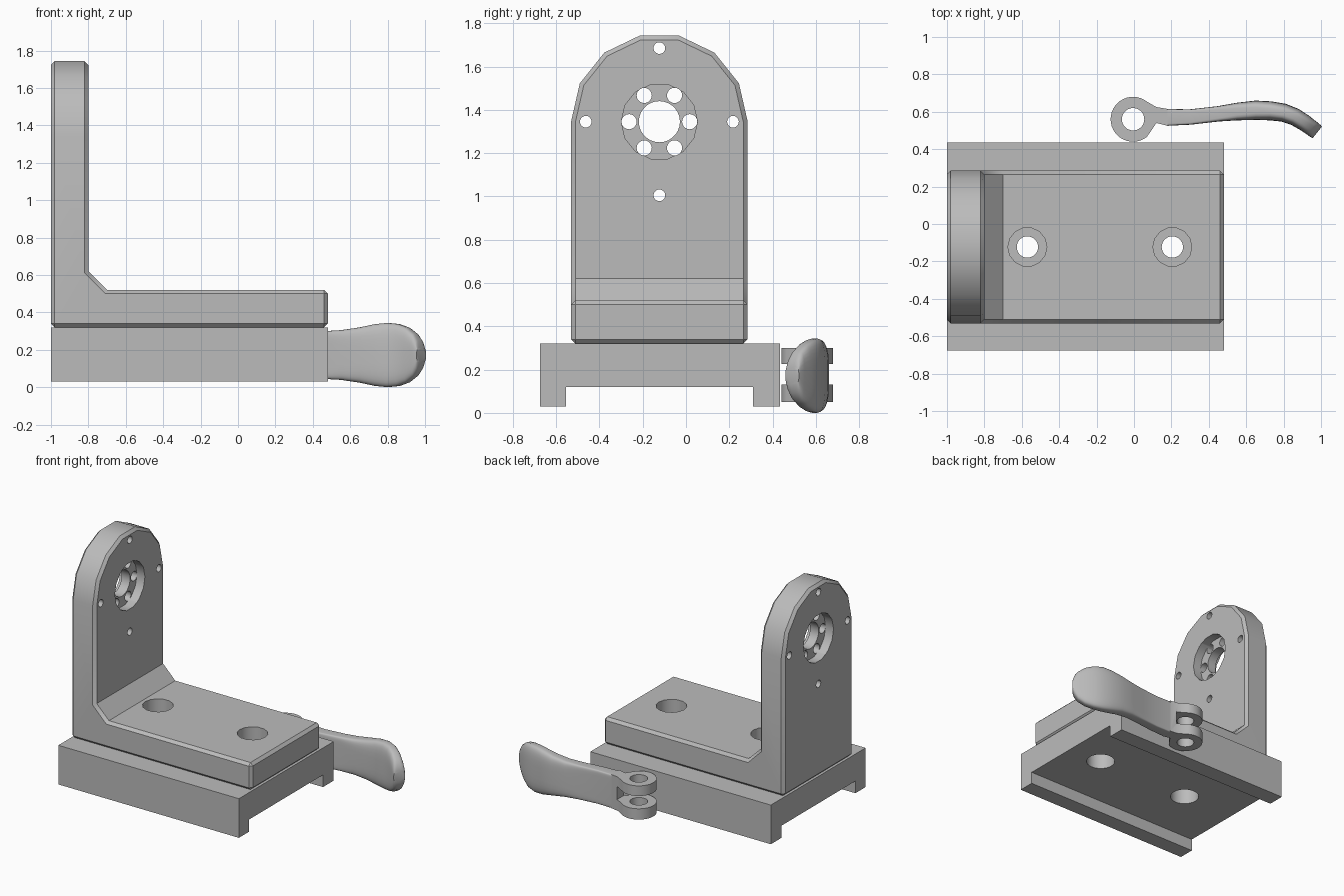
import bpy, bmesh
from math import sin, cos, pi, radians, copysign
from mathutils import Vector

if "Cube" in bpy.data.objects:
    bpy.data.objects.remove(bpy.data.objects["Cube"])

grey = bpy.data.materials.new("plain_grey")
grey.use_nodes = True
colour = (0.5, 0.5, 0.5, 1)
grey.diffuse_color = colour
grey.node_tree.nodes["Principled BSDF"].inputs["Base Color"].default_value = colour


def finish_mesh(name, bm):
    bmesh.ops.recalc_face_normals(bm, faces=bm.faces[:])
    mesh = bpy.data.meshes.new(name)
    bm.to_mesh(mesh)
    bm.free()
    mesh.materials.append(grey)
    obj = bpy.data.objects.new(name, mesh)
    bpy.context.collection.objects.link(obj)
    return obj


def prism(name, outline, axis, lo, hi):
    """Extrude a 2D outline along an axis."""
    place = {"x": lambda a, b, t: (t, a, b),
             "y": lambda a, b, t: (a, t, b),
             "z": lambda a, b, t: (a, b, t)}[axis]
    bm = bmesh.new()
    rings = [[bm.verts.new(place(a, b, t)) for a, b in outline] for t in (lo, hi)]
    bridge(bm, rings)
    return finish_mesh(name, bm)


def bridge(bm, rings):
    """Skin a run of rings and cap both ends."""
    n = len(rings[0])
    for r0, r1 in zip(rings, rings[1:]):
        for i in range(n):
            j = (i + 1) % n
            bm.faces.new((r0[i], r0[j], r1[j], r1[i]))
    bm.faces.new(rings[0])
    bm.faces.new(rings[-1])


def arc(cx, cy, r, start, end, steps):
    angles = [radians(start + (end - start) * i / steps) for i in range(steps + 1)]
    return [(cx + r * cos(a), cy + r * sin(a)) for a in angles]


def circle(cx, cy, r, n=28):
    return arc(cx, cy, r, 0, 360, n)[:-1]


def rect(x0, y0, x1, y1):
    return [(x0, y0), (x1, y0), (x1, y1), (x0, y1)]


def apply(obj, kind, **settings):
    mod = obj.modifiers.new("step", kind)
    for key, value in settings.items():
        setattr(mod, key, value)
    bpy.context.view_layer.objects.active = obj
    bpy.ops.object.modifier_apply(modifier=mod.name)


def combine(obj, tool, operation="DIFFERENCE"):
    apply(obj, "BOOLEAN", object=tool, operation=operation, solver="EXACT")
    bpy.data.objects.remove(tool)


def cut(obj, outline, axis, lo, hi):
    combine(obj, prism("cutter", outline, axis, lo, hi))


def smooth(obj, angle=32):
    bpy.ops.object.select_all(action="DESELECT")
    obj.select_set(True)
    bpy.context.view_layer.objects.active = obj
    bpy.ops.object.shade_smooth_by_angle(angle=radians(angle))


mid_y = -0.123
bolt_xs = (-0.57, 0.205)

# Clamp base: a plate with two rails under it
base = prism("clamp_base", [(-0.675, 0.03), (-0.555, 0.03), (-0.555, 0.12), (0.31, 0.12),
                            (0.31, 0.03), (0.435, 0.03), (0.435, 0.32), (-0.675, 0.32)],
             "x", -1, 0.48)
for x in bolt_xs:
    cut(base, circle(x, mid_y, 0.1), "z", 0, 0.5)
smooth(base)

# Angle bracket: L profile crossed with a round-topped plate, edges chamfered
bracket = prism("angle_bracket", [(-1, 0.32), (0.48, 0.32), (0.48, 0.52), (-0.7, 0.52),
                                  (-0.8, 0.62), (-0.8, 2), (-1, 2)], "y", -1, 1)
hub_z, half_w = 1.345, 0.408
arch = arc(mid_y, hub_z, half_w, 0, 180, 7) + [(mid_y - half_w, 0.1), (mid_y + half_w, 0.1)]
combine(bracket, prism("arch", arch, "x", -2, 2), "INTERSECT")
apply(bracket, "BEVEL", width=0.02, segments=1, limit_method="ANGLE", angle_limit=radians(50))

# Bolt holes with counterbores
for x in bolt_xs:
    cut(bracket, circle(x, mid_y, 0.104, 14), "z", 0.41, 0.7)
    cut(bracket, circle(x, mid_y, 0.057), "z", 0.2, 0.6)

# Bearing seat: a recess on each side, central bore, ring of six holes, four outer holes
cut(bracket, circle(mid_y, hub_z, 0.176, 14), "x", -1.2, -0.935)
cut(bracket, circle(mid_y, hub_z, 0.176, 14), "x", -0.865, -0.7)
cut(bracket, circle(mid_y, hub_z, 0.095), "x", -1.2, -0.7)
for count, ring, r in ((6, 0.14, 0.035), (4, 0.34, 0.027)):
    for y, z in circle(mid_y, hub_z, ring, count):
        cut(bracket, circle(y, z, r, 20), "x", -1.2, -0.7)
smooth(bracket)

# Lever fork: a round eye tapering into the arm, slotted across the middle
eye = (-0.005, 0.56)
fork = prism("lever_fork", arc(*eye, 0.12, 52, 308, 28) + [(0.12, 0.54), (0.18, 0.525),
                                                          (0.18, 0.615), (0.12, 0.625)],
             "z", 0.05, 0.3)
cut(fork, rect(-0.3, 0.3, 0.13, 0.8), "z", 0.13, 0.225)
cut(fork, circle(*eye, 0.06), "z", -0.1, 0.5)
smooth(fork)

# Lever grip: sections (x, y, half thickness, half height, squareness) along a bent path
stations = [(0.18, 0.57, 0.045, 0.125, 14), (0.3, 0.572, 0.041, 0.125, 12),
            (0.45, 0.589, 0.041, 0.127, 8), (0.55, 0.601, 0.047, 0.133, 5),
            (0.65, 0.608, 0.052, 0.148, 4), (0.73, 0.605, 0.051, 0.165, 3.5),
            (0.8, 0.595, 0.049, 0.172, 3.5), (0.86, 0.573, 0.047, 0.166, 3.5),
            (0.91, 0.542, 0.045, 0.147, 3.5), (0.95, 0.513, 0.043, 0.114, 3.5),
            (0.97, 0.498, 0.042, 0.08, 3.5), (0.98, 0.49, 0.04, 0.04, 3.5)]
bm = bmesh.new()
rings = []
for k, (x, y, thick, high, power) in enumerate(stations):
    before, after = stations[max(k - 1, 0)], stations[min(k + 1, len(stations) - 1)]
    along = Vector((after[0] - before[0], after[1] - before[1], 0)).normalized()
    across = Vector((-along.y, along.x, 0)) if k else Vector((0, 1, 0))
    ring = []
    for i in range(32):
        a = 2 * pi * (i + 0.5) / 32
        u = copysign(abs(cos(a)) ** (2 / power), cos(a)) * thick
        v = copysign(abs(sin(a)) ** (2 / power), sin(a)) * high
        ring.append(bm.verts.new(Vector((x, y, 0.172 + v)) + across * u))
    rings.append(ring)
bridge(bm, rings)
grip = finish_mesh("lever_grip", bm)
smooth(grip, 40)
